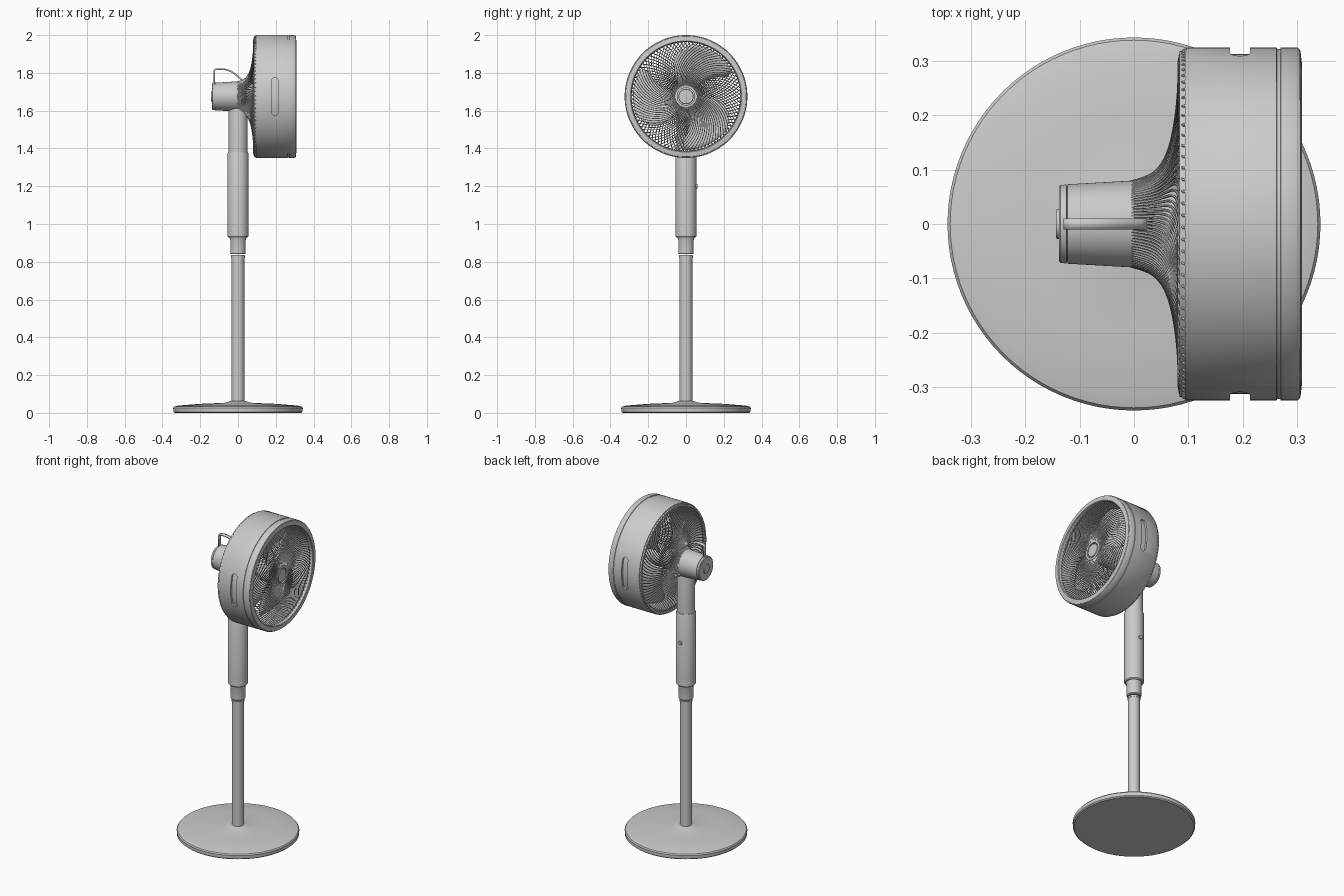
import bpy, bmesh
from math import sin, cos, pi, tau

if "Cube" in bpy.data.objects:
    bpy.data.objects.remove(bpy.data.objects["Cube"])

HZ = 1.675   # height of the fan axis


def finish(name, bm, smooth=True):
    bmesh.ops.remove_doubles(bm, verts=bm.verts, dist=1e-5)
    bmesh.ops.recalc_face_normals(bm, faces=bm.faces)
    me = bpy.data.meshes.new(name)
    bm.to_mesh(me)
    bm.free()
    ob = bpy.data.objects.new(name, me)
    bpy.context.collection.objects.link(ob)
    if smooth:
        smooth_angle(ob)
    return ob


def smooth_angle(ob):
    bpy.ops.object.select_all(action='DESELECT')
    ob.select_set(True)
    bpy.context.view_layer.objects.active = ob
    bpy.ops.object.shade_smooth_by_angle(angle=0.6)


def place(axis, r, h, a):
    """Point at radius r, angle a, distance h along the stand (Z) or fan (X) axis."""
    if axis == 'Z':
        return (r * cos(a), r * sin(a), h)
    return (h, r * cos(a), HZ + r * sin(a))


def lathe(name, axis, profile, closed=False, n=96):
    bm = bmesh.new()
    rows = [[bm.verts.new(place(axis, r, h, tau * i / n)) for i in range(n)] for r, h in profile]
    pairs = list(zip(rows, rows[1:])) + ([(rows[-1], rows[0])] if closed else [])
    for p, q in pairs:
        for i in range(n):
            j = (i + 1) % n
            bm.faces.new((p[i], p[j], q[j], q[i]))
    return finish(name, bm)


def ribs(name, profile, count, swirl, radius):
    """Spiral grille wires: profile of (r, x), swirling around the fan axis."""
    cu = bpy.data.curves.new(name, 'CURVE')
    cu.dimensions = '3D'
    cu.bevel_depth = radius
    cu.bevel_resolution = 1
    cu.resolution_u = 3
    r0, r1 = profile[0][0], max(p[0] for p in profile)
    for k in range(count):
        sp = cu.splines.new('NURBS')
        sp.points.add(len(profile) - 1)
        for pt, (r, x) in zip(sp.points, profile):
            a = tau * k / count + swirl * (r - r0) / (r1 - r0)
            pt.co = (*place('X', r, x, a), 1)
        sp.order_u = 3
        sp.use_endpoint_u = True
    ob = bpy.data.objects.new(name, cu)
    bpy.context.collection.objects.link(ob)
    bpy.ops.object.select_all(action='DESELECT')
    ob.select_set(True)
    bpy.context.view_layer.objects.active = ob
    bpy.ops.object.convert(target='MESH')
    smooth_angle(bpy.context.object)


# Stand: round base, pole, collar, sleeve and neck
lathe("base", 'Z', [(0, 0), (.335, 0), (.342, .006), (.343, .026), (.338, .033), (.315, .039),
                    (.2, .048), (.075, .053), (.06, .056), (.04, .062), (0, .062)])
lathe("pole", 'Z', [(0, .04), (.034, .04), (.034, .835), (0, .835)], n=48)
lathe("pole_trim", 'Z', [(0, .822), (.037, .822), (.037, .832), (0, .832)], n=48)
lathe("collar", 'Z', [(0, .84), (.037, .84), (.041, .845), (.041, .915), (.046, .93), (0, .93)], n=48)
lathe("sleeve", 'Z', [(0, .928), (.05, .928), (.055, .934), (.055, 1.374), (.053, 1.379), (0, 1.379)], n=64)
lathe("neck", 'Z', [(0, 1.37), (.05, 1.37), (.05, 1.60), (.046, 1.625), (.035, 1.64), (0, 1.64)], n=64)

# Round clamp button on the back of the sleeve
bm = bmesh.new()
bmesh.ops.create_cone(bm, cap_ends=True, segments=24, radius1=.013, radius2=.011, depth=.02)
button = finish("height_button", bm)
button.rotation_euler = (-pi / 2, 0, 0)
button.location = (0, .052, 1.2)

# Motor housing with a rear cap and knob
lathe("motor_housing", 'X', [(0, -.122), (.073, -.122), (.08, 0), (.078, .01), (.07, .1), (.05, .125), (0, .125)])
lathe("rear_cap", 'X', [(0, -.138), (.068, -.138), (.0715, -.135), (.0725, -.1245), (.069, -.1235), (.069, -.12), (0, -.12)])
lathe("rear_knob", 'X', [(0, -.143), (.026, -.143), (.028, -.14), (.028, -.136), (0, -.136)], n=48)

# Carry handle: a bent strip over the motor
path = [(-.126, 1.74), (-.126, 1.808), (-.124, 1.816), (-.116, 1.82), (-.08, 1.82), (-.06, 1.817),
        (-.035, 1.807), (-.01, 1.79), (.01, 1.772), (.03, 1.752)]
bm = bmesh.new()
strip = [[bm.verts.new((x, y, z)) for y in (-.01, .01)] for x, z in path]
for p, q in zip(strip, strip[1:]):
    bm.faces.new((p[0], p[1], q[1], q[0]))
handle = finish("carry_handle", bm)
mod = handle.modifiers.new("thickness", 'SOLIDIFY')
mod.thickness, mod.offset = .008, 0

# Drum: outer shell with front seam grooves, inner liner behind the side slots
shell = lathe("drum_shell", 'X', [(.311, .094), (.323, .094), (.325, .097), (.325, .262), (.322, .263),
                                  (.322, .269), (.325, .27), (.325, .299), (.322, .304), (.311, .306)],
              closed=True, n=128)
lathe("drum_liner", 'X', [(.298, .096), (.313, .096), (.313, .304), (.298, .304)], closed=True, n=128)
lathe("front_rim", 'X', [(.321, .302), (.319, .306), (.294, .309), (.290, .306), (.288, .285), (.3, .285)],
      closed=True, n=128)

# Stadium-shaped side slots cut through the shell on both sides
bm = bmesh.new()
outline = []
for i in range(26):
    a = pi * (i if i < 13 else i - 1) / 12
    outline.append((.195 + .018 * cos(a), HZ + .018 * sin(a) + (.082 if i < 13 else -.082)))
front = [bm.verts.new((x, -.4, z)) for x, z in outline]
back = [bm.verts.new((x, .4, z)) for x, z in outline]
bm.faces.new(front)
bm.faces.new(back)
for i in range(26):
    j = (i + 1) % 26
    bm.faces.new((front[i], front[j], back[j], back[i]))
cutter = finish("slot_cutter", bm, smooth=False)
cutter.hide_render = True
cutter.hide_set(True)
cut = shell.modifiers.new("slots", 'BOOLEAN')
cut.operation, cut.object, cut.solver = 'DIFFERENCE', cutter, 'EXACT'

# Front grille: spiral ribs around a centre badge disc
ribs("front_grille", [(.05, .298), (.09, .299), (.13, .299), (.17, .298), (.21, .296), (.25, .294), (.294, .291)],
     90, -.9, .0022)
lathe("front_disc", 'X', [(0, .304), (.038, .303), (.041, .3), (.041, .288), (0, .288)], n=64)
lathe("front_disc_ring", 'X', [(.046, .303), (.058, .302), (.06, .298), (.06, .292), (.046, .292)], closed=True, n=64)

# Rear grille: trumpet of ribs hooked over the drum edge
ribs("rear_grille", [(.078, -.004), (.084, .02), (.097, .042), (.12, .058), (.155, .07), (.21, .079), (.265, .083),
                     (.322, .082), (.322, .1)], 90, .55, .0026)
lathe("rear_ring", 'X', [(.306, .084), (.318, .084), (.318, .097), (.306, .097)], closed=True, n=128)

# Swept fan blades on a hub
lathe("blade_hub", 'X', [(0, .12), (.06, .14), (.062, .22), (.05, .245), (0, .25)], n=64)
bm = bmesh.new()
for b in range(3):
    grid = []
    for i in range(11):
        t = i / 10
        r = .055 + .225 * t
        mid = 1.4 + tau * b / 3 - .45 * t * t
        span = .95 - .1 * t - .45 * max(0, t - .8) / .2 * .5
        grid.append([bm.verts.new(place('X', r, .185 + .04 * s * (1 - .3 * t), mid + span * s * .75))
                     for s in [k / 4 - 1 for k in range(9)]])
    for p, q in zip(grid, grid[1:]):
        for k in range(8):
            bm.faces.new((p[k], p[k + 1], q[k + 1], q[k]))
blades = finish("fan_blades", bm)
mod = blades.modifiers.new("thickness", 'SOLIDIFY')
mod.thickness, mod.offset = .004, 0
